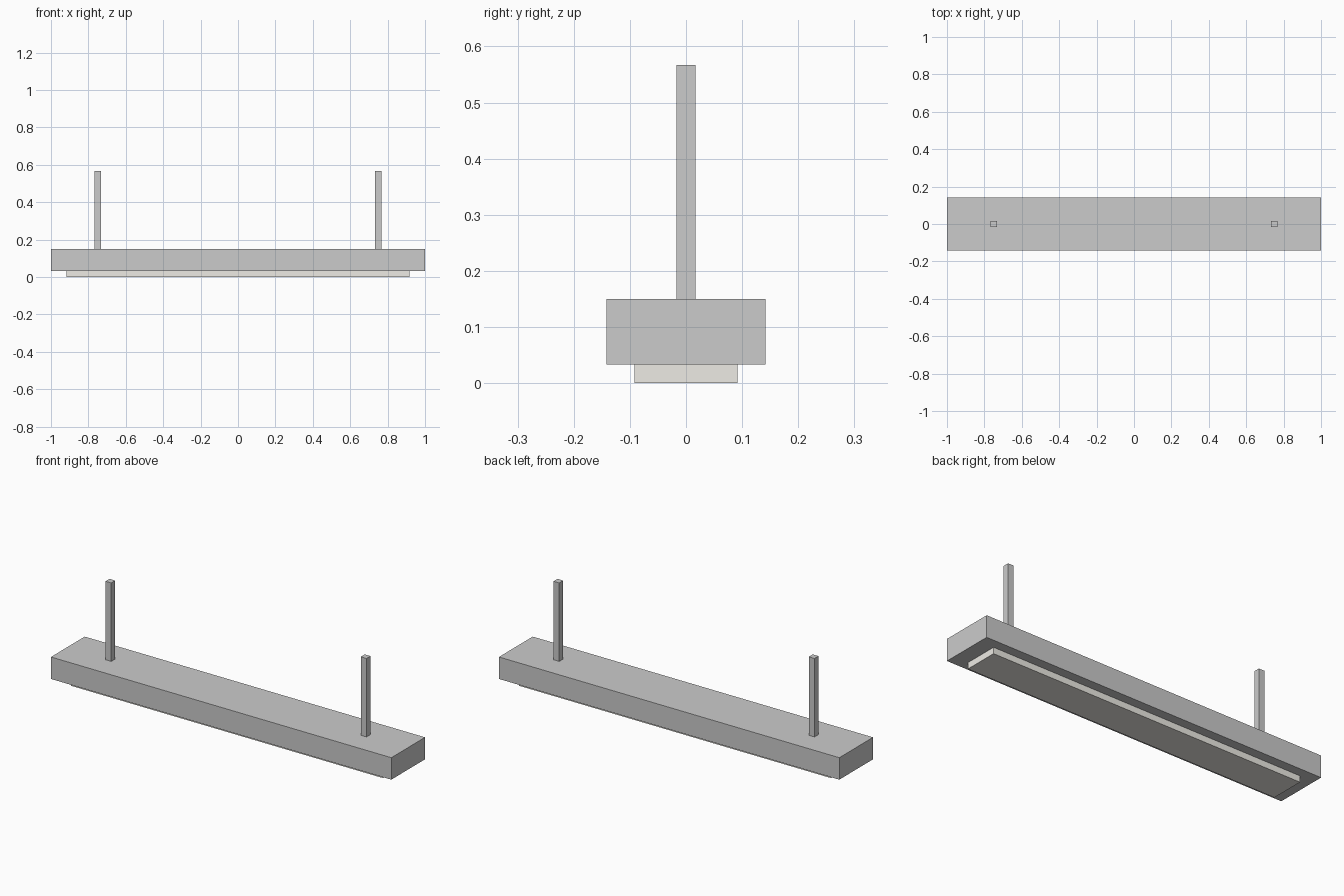
import bpy

if "Cube" in bpy.data.objects:
    bpy.data.objects.remove(bpy.data.objects["Cube"])


def box(name, size, x, z_bottom, material=None):
    """Axis-aligned box centred on y = 0, resting on z_bottom."""
    bpy.ops.mesh.primitive_cube_add(size=1, location=(x, 0, z_bottom + size[2] / 2))
    obj = bpy.context.object
    obj.name = name
    obj.scale = size
    bpy.ops.object.transform_apply(location=False, rotation=False, scale=True)
    if material:
        obj.data.materials.append(material)
    return obj


# Warm white light panel colour
panel_white = bpy.data.materials.new("panel_white")
panel_white.diffuse_color = (0.85, 0.83, 0.78, 1)
panel_white.use_nodes = True
panel_white.node_tree.nodes["Principled BSDF"].inputs["Base Color"].default_value = panel_white.diffuse_color

panel_h, housing_h, rod_h = 0.0333, 0.1167, 0.4167

# Light panel under the housing
box("diffuser_panel", (1.8333, 0.1833, panel_h), 0, 0, panel_white)

# Main housing
box("lamp_housing", (2.0, 0.2833, housing_h), 0, panel_h)

# Two square hanging rods
for side, x in (("left", -0.75), ("right", 0.75)):
    box(f"hanging_rod_{side}", (0.0333, 0.0333, rod_h), x, panel_h + housing_h)
